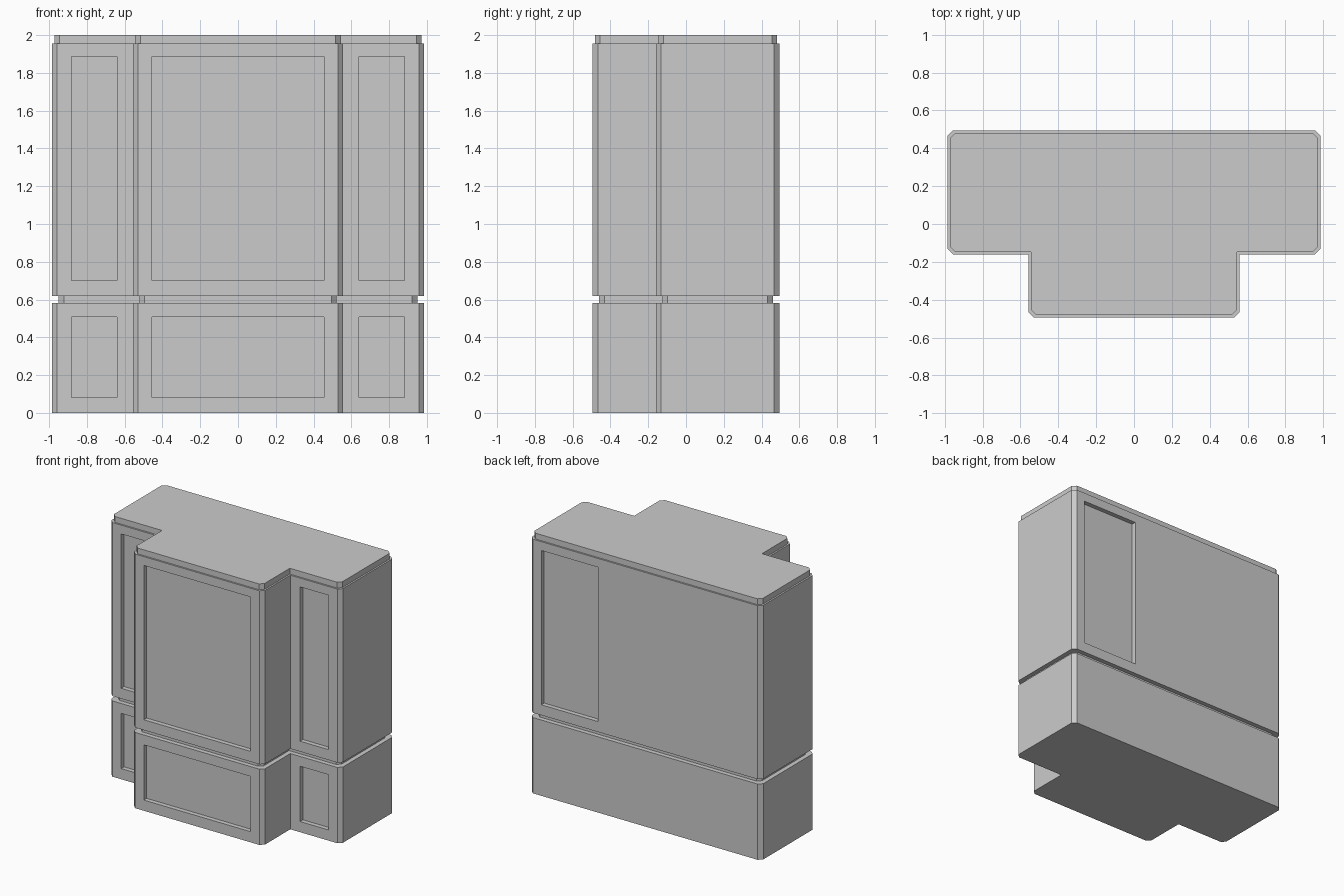
import bpy, bmesh

if "Cube" in bpy.data.objects:
    bpy.data.objects.remove(bpy.data.objects["Cube"])

HALF_W, WING_FRONT, BAY_W, HALF_D = 0.985, -0.16, 0.557, 0.495
CHAMFER, RECESS = 0.028, 0.035


def outline(inset):
    """T-shaped plan with chamfered outer corners, shrunk by inset."""
    w, f = HALF_W - inset, WING_FRONT + inset
    b, d, c = BAY_W - inset, HALF_D - inset, CHAMFER
    right = [(b - c, -d), (b, -d + c), (b, f), (w - c, f),
             (w, f + c), (w, d - c), (w - c, d)]
    return right + [(-x, y) for x, y in reversed(right)]


def new_object(name, bm):
    bmesh.ops.recalc_face_normals(bm, faces=bm.faces)
    mesh = bpy.data.meshes.new(name)
    bm.to_mesh(mesh)
    bm.free()
    obj = bpy.data.objects.new(name, mesh)
    bpy.context.collection.objects.link(obj)
    return obj


def slab(name, z0, z1, inset=0.0):
    bm = bmesh.new()
    face = bm.faces.new([bm.verts.new((x, y, z0)) for x, y in outline(inset)])
    ext = bmesh.ops.extrude_face_region(bm, geom=[face], use_keep_orig=True)
    top = [g for g in ext["geom"] if isinstance(g, bmesh.types.BMVert)]
    bmesh.ops.translate(bm, verts=top, vec=(0, 0, z1 - z0))
    return new_object(name, bm)


def recess(obj, panels, z0, z1):
    """Sink panels (x0, x1, face_y) into the block with one hidden cutter."""
    bm = bmesh.new()
    for x0, x1, y in panels:
        cube = bmesh.ops.create_cube(bm, size=1)["verts"]
        bmesh.ops.scale(bm, verts=cube, vec=(x1 - x0, 2 * RECESS, z1 - z0))
        bmesh.ops.translate(bm, verts=cube, vec=((x0 + x1) / 2, y, (z0 + z1) / 2))
    cutter = new_object(obj.name + "_panel_cutter", bm)
    cutter.hide_render = True
    cutter.hide_set(True)
    cutter.display_type = 'WIRE'
    mod = obj.modifiers.new("panels", 'BOOLEAN')
    mod.operation, mod.solver, mod.object = 'DIFFERENCE', 'EXACT', cutter


# Stacked blocks with a shadow groove between them and a stepped cap
base = slab("base_block", 0, 0.583)
slab("groove_band", 0.583, 0.62, 0.035)
upper = slab("upper_block", 0.62, 1.955)
slab("top_cap", 1.955, 2.0, 0.013)

# Sunken panels: bay and both wings in front, one tall panel at the back
front = [(-0.455, 0.455, -HALF_D),
         (0.64, 0.882, WING_FRONT), (-0.882, -0.64, WING_FRONT)]
recess(base, front, 0.082, 0.507)
recess(upper, front + [(0.403, 0.885, HALF_D)], 0.70, 1.887)
